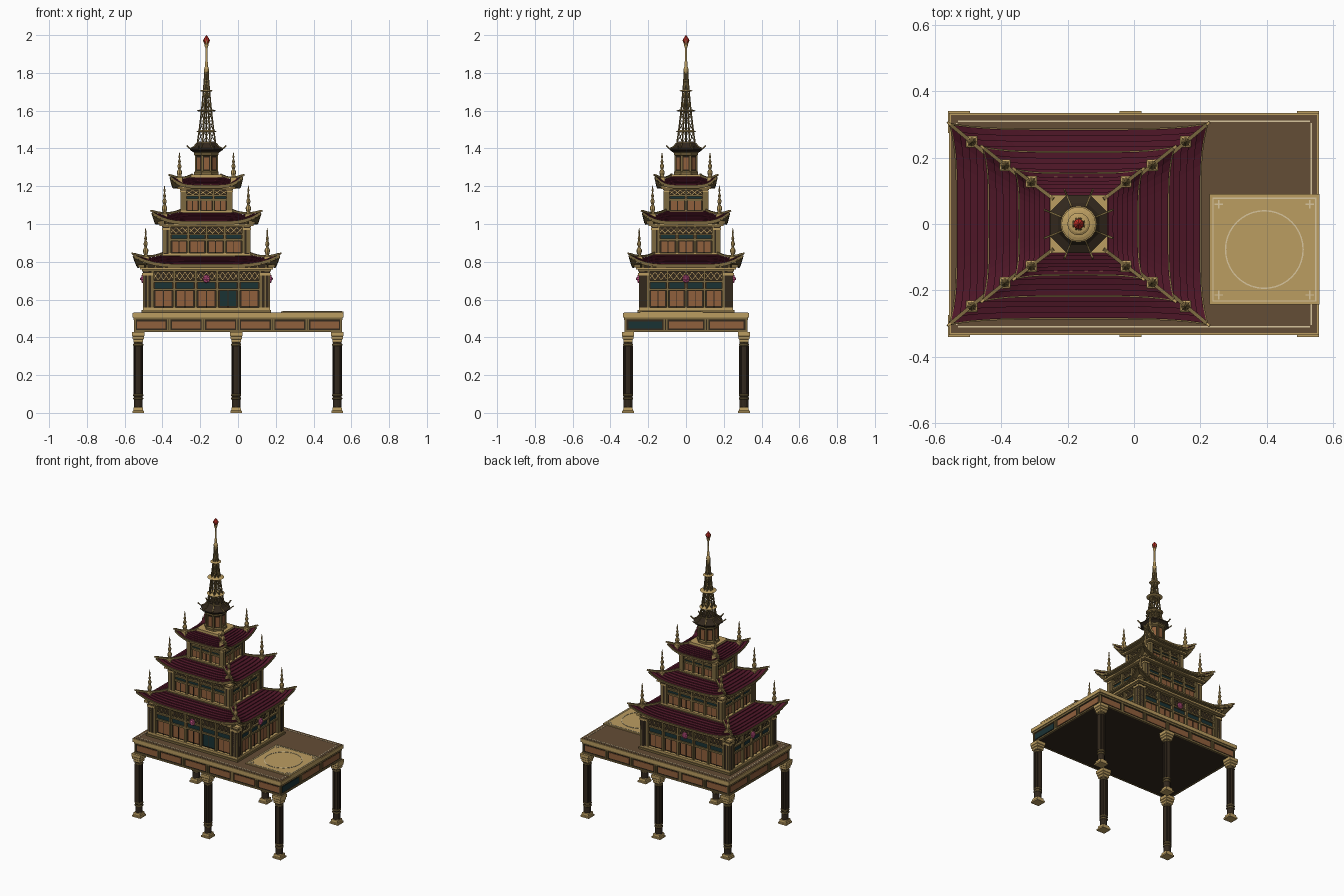
import bpy, bmesh, math
from mathutils import Vector, Matrix

if "Cube" in bpy.data.objects:
    bpy.data.objects.remove(bpy.data.objects["Cube"])

COL = {
    'gold': (0.50, 0.34, 0.12), 'trim': (0.20, 0.14, 0.05), 'brown': (0.127, 0.075, 0.037),
    'wood': (0.032, 0.021, 0.012), 'red': (0.075, 0.008, 0.020), 'orange': (0.28, 0.115, 0.045),
    'teal': (0.010, 0.032, 0.034), 'cream': (0.68, 0.56, 0.34), 'pink': (0.75, 0.12, 0.32),
    'gem': (0.55, 0.03, 0.02)}
MATS = {}
for n, c in COL.items():
    MATS[n] = bpy.data.materials.new(n)
    MATS[n].diffuse_color = (*c, 1)
PARTS = {}
CX = -0.167          # tower axis


def part(name, mat):
    if name not in PARTS:
        PARTS[name] = (bmesh.new(), mat)
    return PARTS[name][0]


def hexa(bm, m):
    v = [bm.verts.new(m @ Vector((x, y, z))) for z in (-.5, .5) for x, y in ((-.5, -.5), (.5, -.5), (.5, .5), (-.5, .5))]
    for f in ((3, 2, 1, 0), (4, 5, 6, 7), (0, 1, 5, 4), (1, 2, 6, 5), (2, 3, 7, 6), (3, 0, 4, 7)):
        bm.faces.new([v[i] for i in f])


def box(bm, x0, x1, y0, y1, z0, z1):
    hexa(bm, Matrix.Translation(((x0+x1)/2, (y0+y1)/2, (z0+z1)/2)) @ Matrix.Diagonal((x1-x0, y1-y0, z1-z0, 1)))


def cbox(bm, cx, hx, hy, z0, z1):
    box(bm, cx-hx, cx+hx, -hy, hy, z0, z1)


def beam(bm, a, b, w, h=None):
    a, b = Vector(a), Vector(b)
    d = b - a
    hexa(bm, Matrix.Translation((a+b)/2) @ d.to_track_quat('Z', 'Y').to_matrix().to_4x4()
         @ Matrix.Diagonal((w, h or w, d.length, 1)))


def lathe(bm, c, prof, n, rot=0.0, k=1.0):
    rings = [[bm.verts.new((c[0]+k*r*math.cos(rot+2*math.pi*i/n), c[1]+k*r*math.sin(rot+2*math.pi*i/n), c[2]+z))
              for i in range(n)] for r, z in prof]
    for a, b in zip(rings, rings[1:]):
        for i in range(n):
            bm.faces.new((a[i], a[(i+1) % n], b[(i+1) % n], b[i]))
    bm.faces.new(rings[0][::-1])
    bm.faces.new(rings[-1])


def square(bm, c, prof):
    lathe(bm, c, prof, 4, math.pi/4, math.sqrt(2))


def S(k, s, d, z, cx=CX):
    """point on side k (0 front, 1 right, 2 back, 3 left): s along it, d outward"""
    x, y = ((s, -d), (d, s), (-s, d), (-d, -s))[k]
    return Vector((cx+x, y, z))


def sbox(bm, k, s0, s1, d0, d1, z0, z1, cx=CX):
    a, b = S(k, s0, d0, z0, cx), S(k, s1, d1, z1, cx)
    box(bm, min(a.x, b.x), max(a.x, b.x), min(a.y, b.y), max(a.y, b.y), z0, z1)


# Platform deck, edging and inlaid border
cbox(part('platform_body', 'wood'), 0, .545, .32, .43, .505)
cbox(part('platform_edge', 'gold'), 0, .558, .334, .505, .529)
cbox(part('platform_deck', 'brown'), 0, .552, .328, .52, .531)
rail = part('platform_rails', 'trim')
for k in range(4):
    L, D, n = ((.55, .325, 6), (.325, .55, 3))[k % 2]
    sbox(part('deck_border', 'cream'), k, -L+.02, L-.02, D-.018, D-.013, .529, .5325, 0)
    sbox(rail, k, -L, L, D-.01, D+.001, .428, .438, 0)
    sbox(rail, k, -L, L, D-.01, D+.003, .492, .506, 0)
    w = 2*L/n
    for i in range(n):
        s = -L + w*(i+.5)
        m = ('platform_dark_panel', 'teal') if (k == 1 and i == 0) else ('platform_panels', 'orange')
        sbox(part(*m), k, s-w*.41, s+w*.41, D-.01, D-.002, .446, .484, 0)
        for e in (-1, 1):
            sbox(rail, k, s+e*w*.47-.004, s+e*w*.47+.004, D-.01, D+.001, .436, .495, 0)

# Landing pad with ring, frame and corner marks
pad, mark = part('landing_pad', 'gold'), part('pad_markings', 'cream')
box(pad, .227, .559, -.243, .09, .525, .537)
px, py = .393, -.077
N = 40
for i in range(N):
    a, b = 2*math.pi*i/N, 2*math.pi*(i+1)/N
    beam(mark, (px+.117*math.cos(a), py+.117*math.sin(a), .537), (px+.117*math.cos(b), py+.117*math.sin(b), .537), .004)
for e in (-1, 1):
    box(mark, px-.157, px+.157, py+e*.155-.002, py+e*.155+.002, .535, .539)
    box(mark, px+e*.155-.002, px+e*.155+.002, py-.157, py+.157, .535, .539)
    for g in (-1, 1):
        box(mark, px+e*.137-.013, px+e*.137+.013, py+g*.137-.002, py+g*.137+.002, .535, .539)
        box(mark, px+e*.137-.002, px+e*.137+.002, py+g*.137-.013, py+g*.137+.013, .535, .539)

# Six stilts with stepped bases and capitals
for x in (-.528, -.01, .525):
    for y in (-.307, .307):
        lathe(part('leg_shafts', 'wood'), (x, y, 0), [(.023, .02), (.023, .39)], 12)
        g = part('leg_capitals', 'gold')
        square(g, (x, y, 0), [(.031, 0), (.031, .01), (.026, .013), (.024, .028), (.019, .032)])
        square(g, (x, y, 0), [(.02, .37), (.025, .375), (.025, .388), (.03, .392), (.03, .405), (.033, .408), (.033, .428)])
        for z in (.07, .088, .355):
            lathe(part('leg_rings', 'trim'), (x, y, z), [(.024, 0), (.027, .003), (.027, .009), (.024, .012)], 12)
        for i in range(8):
            a = math.pi*i/4
            p = Vector((x+.023*math.cos(a), y+.023*math.sin(a), .1))
            beam(part('leg_ribs', 'wood'), p, p+Vector((0, 0, .255)), .005)


def wall_tier(n, hx, hy, z0, z1, bays):
    """Walls with plinth, corner pillars, panelled bays, lattice frieze and cornice"""
    h = z1-z0
    Z = lambda f: z0+h*f
    cbox(part('tier%d_core' % n, 'wood'), CX, hx-.02, hy-.02, z0, z1+.03)
    tr, gd = part('tier%d_frames' % n, 'trim'), part('tier%d_mouldings' % n, 'gold')
    dk = part('tier%d_pillars' % n, 'wood')
    cbox(tr, CX, hx+.006, hy+.006, z0, Z(.06))
    cbox(gd, CX, hx, hy, Z(.06), Z(.12))
    cbox(tr, CX, hx+.004, hy+.004, Z(.93), Z(.97))
    cbox(gd, CX, hx+.016, hy+.016, Z(.97), z1+.006)
    for k in range(4):
        L, D = ((hx, hy), (hy, hx))[k % 2]
        nb = bays[k % 2]
        c = .045*hx/.337+.008
        for e in (-1, 1):                      # corner pillars, ribbed
            a, b = sorted((e*L, e*(L-c)))
            sbox(dk, k, a, b, D-.03, D-.004, Z(.1), Z(.95))
            for f in (.1, .5, .9):
                s = a+(b-a)*f
                sbox(tr, k, s-.004, s+.004, D-.02, D, Z(.12), Z(.86))
            sbox(gd, k, a, b, D-.03, D+.003, Z(.84), Z(.9))
        W = L-c
        w = 2*W/nb
        for f, t in ((.5, .012), (.68, .01)):     # horizontal rails
            sbox(tr, k, -W, W, D-.025, D-.006, Z(f), Z(f)+t)
        for i in range(nb):
            s = -W+w*(i+.5)
            door = n == 1 and k == 0 and i == 3
            sbox(part('tier%d_door' % n, 'teal') if door else part('tier%d_panels' % n, 'orange'),
                 k, s-w*.37, s+w*.37, D-.025, D-.013, Z(.15), Z(.49))
            sbox(part('tier%d_windows' % n, 'teal'), k, s-w*.4, s+w*.4, D-.025, D-.015, Z(.54), Z(.68))
            sbox(dk, k, s-.002, s+.002, D-.02, D-.011, Z(.12), Z(.5))
            m = max(2, round(w/.03))
            for j in range(m):                 # crossed lattice
                u0, u1 = s-w/2+w*j/m, s-w/2+w*(j+1)/m
                beam(gd, S(k, u0, D-.014, Z(.74)), S(k, u1, D-.014, Z(.92)), .003)
                beam(gd, S(k, u1, D-.014, Z(.74)), S(k, u0, D-.014, Z(.92)), .003)
        for i in range(nb+1):
            s = -W+w*i
            sbox(tr, k, s-.006, s+.006, D-.025, D-.002, Z(.1), Z(.94))
        q = int(L/.022)
        for i in range(q):                     # brackets below the eaves
            s = -L+2*L*(i+.5)/q
            sbox(tr, k, s-.005, s+.005, D-.01, D+.026, z1+.004, z1+.02)


def roof(n, e, t, z0, z1, lift, tip, fin, fz, fk):
    """Stepped hip roof with upswept corners, ridges and finials"""
    K = 16
    def P(k, u, s, dz=0.0):
        a = [e[i]+(t[i]-e[i])*u for i in (0, 1)]
        q = abs(s)**5*(1-u)**2
        f = 1+tip*q
        return S(k, s*a[k % 2]*f, a[1-k % 2]*f, z0+(z1-z0)*u**1.15+lift*q+dz)
    red, fas, sof = part('roof%d_tiles' % n, 'red'), part('roof%d_fascia' % n, 'trim'), part('roof%d_soffit' % n, 'trim')
    rows = []
    C = 7
    for i in range(C):
        rows += [(i/C, .003), ((i+1)/C, -.002)]
    for k in range(4):
        def strip(bm, ra, rb):
            A = [[bm.verts.new(P(k, r[0], -1+2*j/K, r[1])) for j in range(K+1)] for r in (ra, rb)]
            for j in range(K):
                bm.faces.new((A[0][j], A[0][j+1], A[1][j+1], A[1][j]))
        for ra, rb in zip(rows, rows[1:]):
            strip(red, ra, rb)
        strip(fas, (0, -.016), (0, .003))
        strip(sof, (1, -.016-(z1-z0)*.9), (0, -.016))
        for j in range(K):                     # eave bead
            beam(fas, P(k, 0, -1+2*j/K, -.006), P(k, 0, -1+2*(j+1)/K, -.006), .008)
        H = [P(k, u/8, 1, .006) for u in range(9)]
        for a, b in zip(H, H[1:]):             # hip ridge
            beam(part('roof%d_ridges' % n, 'trim'), a, b, .011)
        d = (H[0]-H[1]).normalized()
        beam(part('roof%d_tips' % n, 'gold'), H[0]-d*.012, H[0]+d*.012, .008)
        sx, sy = ((1, -1), (1, 1), (-1, 1), (-1, -1))[k]
        c = (CX+sx*fin[0], sy*fin[1], fz)
        bm = part('roof%d_finials' % n, 'gold')
        square(bm, c, [(.017, -.025), (.017, .012), (.011, .016), (.011, .022)])
        prof = [(.008, .02), (.014, .04), (.014, .05), (.006, .065), (.011, .08), (.010, .088), (.005, .1),
                (.008, .113), (.003, .128), (.005, .143), (.0008, .17)]
        lathe(bm, c, [(r, z*fk) for r, z in prof], 8)
    bmesh.ops.remove_doubles(red, verts=red.verts, dist=1e-5)


# Three stacked storeys
wall_tier(1, .337, .25, .53, .765, (5, 4))
roof(1, (.366, .284), (.225, .165), .784, .842, .052, .055, (.322, .248), .815, .97)
wall_tier(2, .232, .182, .825, .995, (4, 3))
roof(2, (.270, .216), (.125, .10), 1.012, 1.072, .05, .06, (.222, .177), 1.04, .97)
wall_tier(3, .137, .117, 1.055, 1.19, (3, 2))
roof(3, (.178, .152), (.075, .075), 1.204, 1.255, .048, .07, (.143, .127), 1.235, .85)

# Flower rosettes on each side of the ground storey
for k in range(4):
    D = (.25, .337)[k % 2]
    for i in range(8):
        a = math.pi*i/4
        p = S(k, .012*math.cos(a), D, .71+.014*math.sin(a))
        lathe(part('rosettes', 'pink'), p, [(.001, -.009), (.008, -.004), (.008, .004), (.001, .009)], 6)
    lathe(part('rosettes', 'pink'), S(k, 0, D+.003, .71), [(.002, -.012), (.011, -.005), (.011, .005), (.002, .012)], 8)

# Octagonal turret on a square plate
R8 = math.pi/8
cbox(part('turret_plate', 'gold'), CX, .087, .087, 1.245, 1.262)
o = (CX, 0, 0)
lathe(part('turret_core', 'wood'), o, [(.06, 1.25), (.06, 1.39)], 8, R8)
lathe(part('turret_mouldings', 'trim'), o, [(.07, 1.26), (.07, 1.275), (.062, 1.282)], 8, R8)
lathe(part('turret_mouldings', 'trim'), o, [(.062, 1.36), (.07, 1.366), (.07, 1.376), (.08, 1.385)], 8, R8)
lathe(part('turret_roof', 'wood'), o, [(.075, 1.38), (.094, 1.392), (.094, 1.397), (.068, 1.408), (.054, 1.425), (.05, 1.437)], 8, R8)
for i in range(8):
    a, b = i*math.pi/4, i*math.pi/4+R8
    u, v = Vector((math.cos(a), math.sin(a), 0)), Vector((math.cos(b), math.sin(b), 0))
    c = Vector(o)+u*.0555
    hexa(part('turret_panels', 'orange'), Matrix.Translation(c+Vector((0, 0, 1.32))) @ Matrix.Rotation(a, 4, 'Z')
         @ Matrix.Diagonal((.006, .026, .065, 1)))
    q = Vector(o)+v*.061
    beam(part('turret_posts', 'trim'), q+Vector((0, 0, 1.265)), q+Vector((0, 0, 1.375)), .009)
    T = [Vector(o)+v*r+Vector((0, 0, z)) for r, z in ((.055, 1.428), (.07, 1.41), (.094, 1.398), (.112, 1.415))]
    for s, e in zip(T, T[1:]):
        beam(part('turret_ridges', 'trim'), s, e, .006)

# Open lattice spire
lev = [(1.43, .052), (1.49, .042), (1.545, .035), (1.60, .028), (1.655, .022), (1.705, .017), (1.76, .012), (1.82, .008)]
sp = lambda i, j: Vector((CX+lev[j][1]*math.cos(R8+i*math.pi/4), lev[j][1]*math.sin(R8+i*math.pi/4), lev[j][0]))
for j in range(len(lev)):
    for i in range(8):
        beam(part('spire_hoops', 'trim'), sp(i, j), sp(i+1, j), .004)
        if j+1 < len(lev):
            beam(part('spire_ribs', 'trim'), sp(i, j), sp(i, j+1), .006)
            beam(part('spire_braces', 'trim'), sp(i, j), sp(i+1, j+1), .003)
            beam(part('spire_braces', 'trim'), sp(i+1, j), sp(i, j+1), .003)
for z, r, ri in ((1.49, .055, .036), (1.60, .052, .024), (1.705, .034, .012)):
    lathe(part('spire_collars', 'gold'), (CX, 0, z), [(ri, -.006), (r*.8, -.004), (r, 0), (r*.8, .004), (ri, .007)], 16)
lathe(part('spire_pole', 'trim'), o, [(.004, 1.43), (.004, 1.8)], 8)
lathe(part('spire_tip', 'gold'), o, [(.011, 1.79), (.013, 1.82), (.008, 1.835), (.009, 1.85), (.006, 1.862), (.005, 1.93),
                                     (.009, 1.94), (.011, 1.95), (.006, 1.957)], 12)
lathe(part('spire_gem', 'gem'), o, [(.005, 1.95), (.016, 1.968), (.016, 1.978), (.001, 2.0)], 8)
for i in range(4):
    u = Vector((math.cos(i*math.pi/2), math.sin(i*math.pi/2), 0))
    beam(part('gem_claws', 'gold'), Vector((CX, 0, 1.945))+u*.006, Vector((CX, 0, 1.975))+u*.018, .004)

# Turn every collected part into an object
for name, (bm, mat) in PARTS.items():
    bmesh.ops.recalc_face_normals(bm, faces=bm.faces)
    me = bpy.data.meshes.new(name)
    bm.to_mesh(me)
    bm.free()
    me.materials.append(MATS[mat])
    bpy.context.collection.objects.link(bpy.data.objects.new(name, me))

for m in bpy.data.materials:
    if m.users and not m.is_grease_pencil:
        m.use_nodes = True
        m.node_tree.nodes["Principled BSDF"].inputs["Base Color"].default_value = m.diffuse_color
